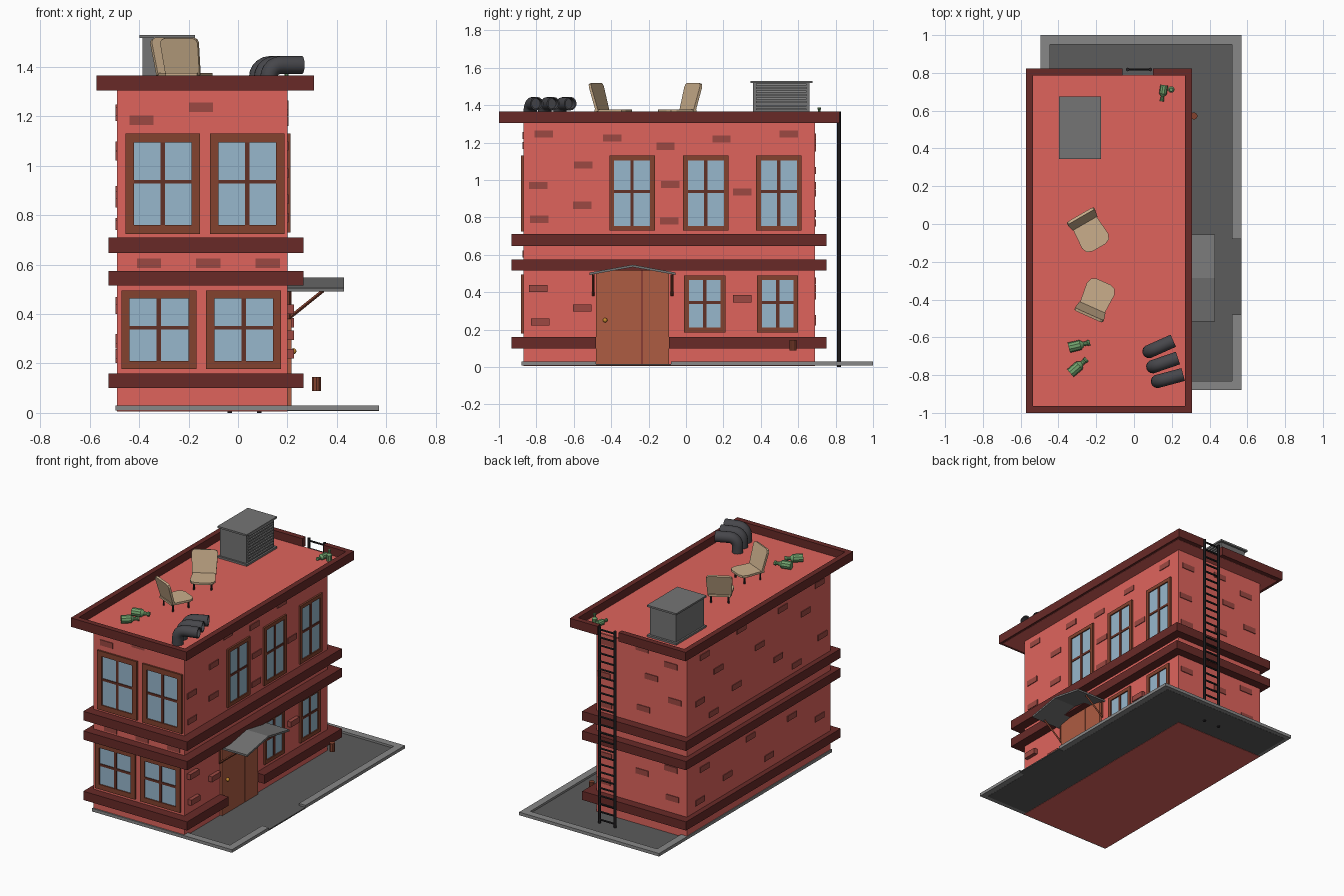
import bpy, bmesh, math
from mathutils import Vector, Matrix

if "Cube" in bpy.data.objects:
    bpy.data.objects.remove(bpy.data.objects["Cube"])

def mat(name, r, g, b):
    m = bpy.data.materials.new(name)
    m.diffuse_color = [(c / 255) ** 2.2 for c in (r, g, b)] + [1]
    m.use_nodes = True
    m.node_tree.nodes["Principled BSDF"].inputs["Base Color"].default_value = m.diffuse_color
    return m

RED, TRIM = mat("red_wall", 222, 100, 93), mat("dark_trim", 104, 46, 44)
BRICK, FRAME = mat("brick", 155, 74, 68), mat("frame_wood", 130, 68, 50)
GLASS, DOOR = mat("glass", 150, 182, 203), mat("door_wood", 172, 92, 68)
BAR, GOLD = mat("bar_wood", 98, 52, 42), mat("brass", 200, 140, 50)
PAVE, CURB = mat("pavement", 92, 92, 92), mat("curb", 134, 134, 134)
METAL, DARK = mat("metal", 116, 116, 116), mat("dark_metal", 72, 72, 76)
IRON, TAN = mat("iron", 42, 40, 42), mat("tan", 200, 172, 138)
GREEN = mat("bottle_green", 112, 160, 108)

def finish(name, bm, m):
    bmesh.ops.recalc_face_normals(bm, faces=bm.faces)
    me = bpy.data.meshes.new(name)
    bm.to_mesh(me)
    bm.free()
    me.materials.append(m)
    ob = bpy.data.objects.new(name, me)
    bpy.context.collection.objects.link(ob)
    return ob

def boxes(name, lst, m):
    """One object out of boxes (x0, x1, y0, y1, z0, z1)."""
    bm = bmesh.new()
    for x0, x1, y0, y1, z0, z1 in lst:
        M = Matrix.Translation(((x0 + x1) / 2, (y0 + y1) / 2, (z0 + z1) / 2)) @ \
            Matrix.Diagonal((abs(x1 - x0), abs(y1 - y0), abs(z1 - z0), 1))
        bmesh.ops.create_cube(bm, size=1, matrix=M)
    return finish(name, bm, m)

def prism(name, pts, vec, m):
    """Extrude a 3D outline along a vector."""
    bm = bmesh.new()
    f = bm.faces.new([bm.verts.new(p) for p in pts])
    r = bmesh.ops.extrude_face_region(bm, geom=[f])
    bmesh.ops.translate(bm, vec=vec, verts=[v for v in r["geom"] if isinstance(v, bmesh.types.BMVert)])
    return finish(name, bm, m)

def rod(bm, a, b, r, n=8):
    a, b = Vector(a), Vector(b)
    M = Matrix.Translation((a + b) / 2) @ (b - a).to_track_quat('Z', 'Y').to_matrix().to_4x4()
    bmesh.ops.create_cone(bm, cap_ends=True, segments=n, radius1=r, radius2=r, depth=(b - a).length, matrix=M)

def smooth(ob):
    bpy.ops.object.select_all(action='DESELECT')
    ob.select_set(True)
    bpy.context.view_layer.objects.active = ob
    bpy.ops.object.shade_smooth_by_angle(angle=math.radians(35))

def ring(x0, x1, y0, y1, w, z0, z1, gap_right=None, gap_back=None):
    def split(a, b, gap):
        return [(a, gap[0]), (gap[1], b)] if gap else [(a, b)]
    out = [(x0, x1, y0, y0 + w, z0, z1), (x0, x0 + w, y0 + w, y1 - w, z0, z1)]
    out += [(x1 - w, x1, a, b, z0, z1) for a, b in split(y0 + w, y1 - w, gap_right)]
    out += [(a, b, y1 - w, y1, z0, z1) for a, b in split(x0, x1, gap_back)]
    return out

WX0, WX1, WY0, WY1 = -0.49, 0.20, -0.87, 0.69
ROOF = 1.312

def on_wall(side, u0, u1, z0, z1, d0, d1):
    """Box on a wall: u along the wall, d out from it."""
    return {"front": (u0, u1, WY0 - d1, WY0 - d0, z0, z1),
            "back": (u0, u1, WY1 + d0, WY1 + d1, z0, z1),
            "right": (WX1 + d0, WX1 + d1, u0, u1, z0, z1),
            "left": (WX0 - d1, WX0 - d0, u0, u1, z0, z1)}[side]

# Ground: pavement and curb
boxes("pavement", [(0.19, 0.57, -0.48, -0.08, 0.008, 0.016), (0.19, 0.53, -0.85, -0.48, 0.008, 0.016),
                   (0.19, 0.53, -0.08, 0.97, 0.008, 0.016), (-0.47, 0.19, 0.68, 0.97, 0.008, 0.016)], PAVE)
boxes("curb", ring(-0.495, 0.57, -0.88, 1.0, 0.05, 0.009, 0.03, gap_right=(-0.48, -0.08)), CURB)

# Building body, roof deck and trim
boxes("walls", [(WX0, WX1, WY0, WY1, 0.006, 1.308)], RED)
boxes("roof_deck", [(-0.55, 0.29, -0.98, 0.79, 1.304, ROOF)], RED)
boxes("roof_trim", ring(-0.573, 0.308, -1.0, 0.822, 0.037, 1.305, 1.366, gap_back=(-0.06, 0.10)), TRIM)
for i, (z0, z1, gap) in enumerate([(0.10, 0.16, (-0.48, -0.09)), (0.515, 0.575, None), (0.648, 0.71, None)]):
    boxes(f"wall_band_{i}", ring(-0.525, 0.265, -0.932, 0.75, 0.07, z0, z1, gap_right=gap), TRIM)

# Windows
def window(name, side, u0, u1, z0, z1, w):
    uc, zc = (u0 + u1) / 2, (z0 + z1) / 2 + 0.008
    boxes(name + "_frame", [on_wall(side, *r, -0.005, 0.012) for r in
          [(u0, u1, z0, z0 + w), (u0, u1, z1 - w, z1), (u0, u0 + w, z0 + w, z1 - w), (u1 - w, u1, z0 + w, z1 - w)]], FRAME)
    boxes(name + "_bars", [on_wall(side, uc - .009, uc + .009, z0 + w, z1 - w, 0, 0.008),
                           on_wall(side, u0 + w, u1 - w, zc - .008, zc + .008, 0, 0.0085)], BAR)
    boxes(name + "_glass", [on_wall(side, u0 + w, u1 - w, z0 + w, z1 - w, -0.005, 0.004)], GLASS)

for i, u in enumerate((-0.456, -0.113)):
    window(f"front_upper_window_{i}", "front", u, u + 0.302, 0.725, 1.13, 0.035)
    window(f"front_lower_window_{i}", "front", u - 0.016, u + 0.288, 0.178, 0.495, 0.033)
for i, u in enumerate((-0.41, -0.015, 0.375)):
    window(f"side_upper_window_{i}", "right", u, u + 0.243, 0.73, 1.13, 0.025)
    if i:
        window(f"side_lower_window_{i}", "right", u + 0.005, u + 0.225, 0.185, 0.49, 0.025)

# Scattered relief bricks
BRICKS = {
    "front": [(-.39, 1.185), (-.15, 1.237), (-.36, .605), (-.12, .605), (.12, .605)],
    "right": [(-.76, 1.245), (.19, 1.22), (.55, 1.245), (-.395, 1.225), (-.11, 1.18), (-.55, 1.08), (-.79, .97),
              (-.085, .975), (.3, .935), (-.555, .865), (-.785, .79), (-.09, .78)],
    "left": [(.5, 1.2), (.1, 1.23), (-.35, 1.2), (-.75, 1.22), (.35, 1.05), (-.1, 1.04), (-.6, 1.08), (.55, .9),
             (.15, .86), (-.3, .88), (-.78, .85), (.4, .77), (-.5, .76), (.5, .43), (0, .45), (-.45, .42),
             (-.75, .3), (.25, .28), (-.2, .24), (.55, .22)],
    "back": [(.12, 1.2), (-.15, 1.23), (-.37, 1.17), (-.22, 1.05), (.14, .97), (-.4, .93), (-.16, .82), (.13, .77),
             (-.37, .46), (-.15, .38), (.13, .42), (-.38, .26), (.14, .24)]}
for side, pts in BRICKS.items():
    boxes(f"{side}_bricks", [on_wall(side, u - .049, u + .049, z - .019, z + .019, -.005, .005) for u, z in pts], BRICK)
boxes("entry_bricks", [on_wall("right", u - .049, u + .049, z - .019, z + .019, -.005, .026)
                       for u, z in [(-.79, .42), (-.555, .315), (-.78, .24), (.3, .365)]], BRICK)

# Double door with gabled top, knob
prism("door_wide_leaf", [(.195, -.48, .012), (.195, -.237, .012), (.195, -.237, .53), (.195, -.285, .535),
                         (.195, -.48, .50)], (.021, 0, 0), DOOR)
prism("door_narrow_leaf", [(.195, -.233, .012), (.195, -.09, .012), (.195, -.09, .50), (.195, -.233, .527)],
      (.021, 0, 0), DOOR)
bm = bmesh.new()
bmesh.ops.create_uvsphere(bm, u_segments=10, v_segments=6, radius=.012, matrix=Matrix.Translation((.225, -.432, .25)))
smooth(finish("door_knob", bm, GOLD))

# Awning and its brackets
prism("awning", [(.2, -.515, .492), (.2, -.285, .534), (.2, -.055, .492), (.2, -.055, .505), (.2, -.285, .547),
                 (.2, -.515, .505)], (.23, 0, 0), METAL)
bm = bmesh.new()
for y in (-.495, -.075):
    rod(bm, (.208, y, .38), (.208, y, .495), .007, 4)
    rod(bm, (.208, y, .385), (.345, y, .495), .007, 4)
finish("awning_brackets", bm, FRAME)

# Small barrel beside the wall
bm = bmesh.new()
rod(bm, (.317, .572, .088), (.317, .572, .145), .019, 10)
finish("barrel", bm, FRAME)

# Ladder at the back
bm = bmesh.new()
for x in (-.033, .086):
    rod(bm, (x, .818, 0), (x, .818, 1.366), .01, 6)
for i in range(25):
    rod(bm, (-.033, .818, .04 + i * .0545), (.086, .818, .04 + i * .0545), .007, 6)
finish("ladder", bm, IRON)

# Rooftop cooling unit
boxes("cooler_body", [(-.387, -.187, .357, .66, ROOF, 1.52)], METAL)
boxes("cooler_lid", [(-.398, -.175, .345, .675, 1.518, 1.53), (-.398, -.175, .345, .675, ROOF, 1.325)], METAL)
boxes("cooler_louvers", [(-.19, -.178, .375, .645, 1.335 + i * .019, 1.345 + i * .019) for i in range(10)], CURB)

# Bent vent pipes
def vent(name, x, y, ang):
    r, R, zc = .036, .05, 1.408
    path = [(0, ROOF)] + [(R - R * math.cos(a), zc - R + R * math.sin(a)) for a in
                          [math.pi / 2 * k / 5 for k in range(6)]] + [(.14, zc)]
    tang = [0] + [math.pi / 2 * k / 5 for k in range(6)] + [math.pi / 2]
    stations = [(p, t, r) for p, t in zip(path, tang)]
    stations += [((.14, zc), math.pi / 2, r * .8), ((.10, zc), math.pi / 2, r * .8)]
    bm, rings, n = bmesh.new(), [], 14
    for (d, z), t, rr in stations:
        ring_v = []
        for k in range(n):
            a = 2 * math.pi * k / n
            u, v = rr * math.cos(a), rr * math.sin(a)
            ring_v.append(bm.verts.new((d + u * math.cos(t), v, z - u * math.sin(t))))
        rings.append(ring_v)
    for a, b in zip(rings, rings[1:]):
        for k in range(n):
            bm.faces.new((a[k], a[(k + 1) % n], b[(k + 1) % n], b[k]))
    bm.faces.new(rings[0])
    bm.faces.new(rings[-1])
    ob = finish(name, bm, DARK)
    ob.location, ob.rotation_euler = (x, y, 0), (0, 0, ang)
    smooth(ob)

for i, (x, y, a) in enumerate([(.08, -.675, 24), (.10, -.755, 19), (.125, -.833, 15)]):
    vent(f"vent_pipe_{i}", x, y, math.radians(a))

# Chairs: local +x is the facing direction
def rounded(w0, w1, length, c):
    pts = [(0, -w0), (length - c, -w1), (length - c * .3, -w1 + c * .3), (length, -w1 + c)]
    return pts + [(u, -w) for u, w in reversed(pts)]

def chair(name, x, y, ang):
    seat = prism(name + "_seat", [(.015 + u, w, 1.362) for u, w in rounded(.07, .08, .17, .04)], (0, 0, .014), TAN)
    back = prism(name + "_back", [(.025 - u * .28, w, 1.365 + u) for u, w in rounded(.075, .083, .15, .02)],
                 (.014, 0, .004), TAN)
    bm = bmesh.new()
    for u in (.035, .15):
        for w in (-.055, .055):
            rod(bm, (u, w, ROOF), (u, w, 1.364), .006, 6)
    for ob in (seat, back, finish(name + "_legs", bm, IRON)):
        ob.location, ob.rotation_euler = (x, y, 0), (0, 0, math.radians(ang))

chair("back_chair", -.278, .035, -60)
chair("front_chair", -.235, -.475, 66)

# Green bottles: revolved profile, lying or standing
def bottle(name, base, direction, s=1.0):
    prof = [(.027, 0), (.027, .062), (.012, .08), (.012, .10), (.015, .102), (.015, .115)]
    bm, n, rings = bmesh.new(), 10, []
    for r, h in prof:
        rings.append([bm.verts.new((s * r * math.cos(2 * math.pi * k / n), s * r * math.sin(2 * math.pi * k / n), s * h))
                      for k in range(n)])
    for a, b in zip(rings, rings[1:]):
        for k in range(n):
            bm.faces.new((a[k], a[(k + 1) % n], b[(k + 1) % n], b[k]))
    bm.faces.new(rings[0])
    bm.faces.new(rings[-1])
    ob = finish(name, bm, GREEN)
    ob.location = base
    ob.rotation_euler = Vector(direction).to_track_quat('Z', 'Y').to_euler()
    smooth(ob)

bottle("lying_bottle_0", (-.345, -.655, 1.339), (.97, .24, 0))
bottle("lying_bottle_1", (-.337, -.79, 1.339), (.76, .65, 0))
bottle("lying_bottle_2", (.16, .735, 1.333), (-.15, -1, 0), .75)
bottle("standing_bottle", (.197, .712, ROOF), (0, 0, 1), .65)
